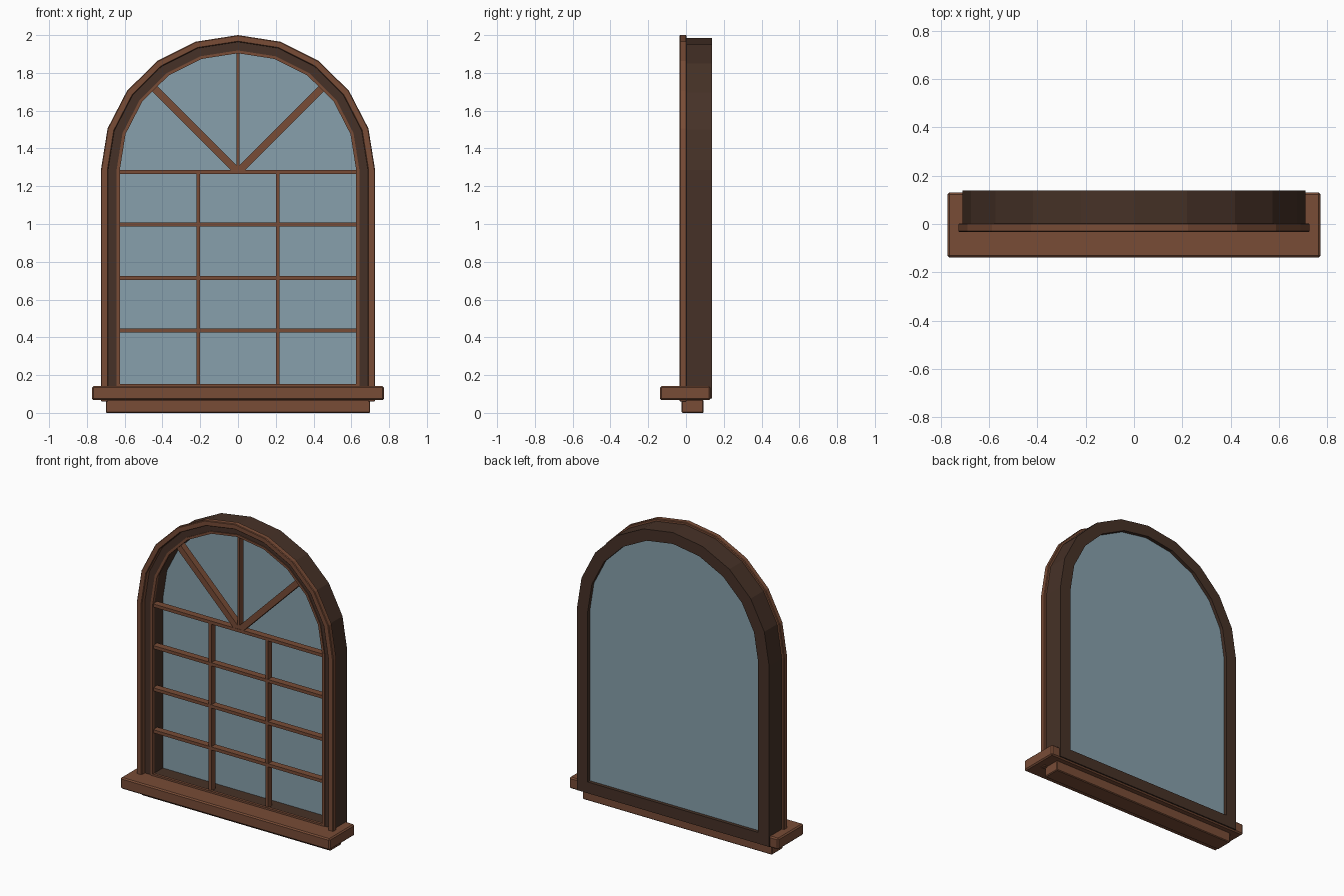
import bpy, bmesh, math
from mathutils import Matrix

if "Cube" in bpy.data.objects:
    bpy.data.objects.remove(bpy.data.objects["Cube"])


def material(name, rgb):
    m = bpy.data.materials.new(name)
    m.diffuse_color = (*rgb, 1)
    m.use_nodes = True
    m.node_tree.nodes["Principled BSDF"].inputs["Base Color"].default_value = m.diffuse_color
    return m


BROWN = material("brown wood", (0.188, 0.072, 0.037))
DARK = material("dark wood", (0.061, 0.031, 0.020))
GLASS = material("blue grey glass", (0.242, 0.352, 0.413))
SPRING = 1.285   # height where the arch starts


def finish(bm, name, mat, bevel=0):
    bmesh.ops.recalc_face_normals(bm, faces=bm.faces)
    me = bpy.data.meshes.new(name)
    bm.to_mesh(me)
    bm.free()
    ob = bpy.data.objects.new(name, me)
    bpy.context.collection.objects.link(ob)
    me.materials.append(mat)
    if bevel:
        mod = ob.modifiers.new("bevel", 'BEVEL')
        mod.width = bevel
        mod.segments = 1
    return ob


def box(name, mat, x0, x1, y0, y1, z0, z1, bevel=0, angle=0, pivot_z=0):
    bm = bmesh.new()
    bmesh.ops.create_cube(bm, size=1, matrix=Matrix.Translation(
        ((x0 + x1) / 2, (y0 + y1) / 2, (z0 + z1) / 2))
        @ Matrix.Diagonal((x1 - x0, y1 - y0, z1 - z0, 1)))
    if angle:
        p = Matrix.Translation((0, 0, pivot_z))
        bm.transform(p @ Matrix.Rotation(angle, 4, 'Y') @ p.inverted())
    return finish(bm, name, mat, bevel)


def outline(half, top, bottom):
    # right leg, ten-sided arch, left leg
    arch = [(half * math.cos(math.pi * i / 10),
             SPRING + (top - SPRING) * math.sin(math.pi * i / 10)) for i in range(11)]
    return [(half, bottom)] + arch + [(-half, bottom)]


def arch_ring(name, mat, outer, inner, y0, y1, closed, bevel=0):
    bm = bmesh.new()
    a, b = outline(*outer), outline(*inner)
    rows = [[bm.verts.new((x, y, z)) for x, z in pts]
            for pts, y in ((a, y0), (a, y1), (b, y1), (b, y0))]
    n = len(a)
    for i in range(n if closed else n - 1):
        j = (i + 1) % n
        for k in range(4):
            p, q = rows[k], rows[(k + 1) % 4]
            bm.faces.new((p[i], p[j], q[j], q[i]))
    if not closed:
        for i in (0, n - 1):
            bm.faces.new([r[i] for r in rows])
    return finish(bm, name, mat, bevel)


# frame rings
arch_ring("outer_casing", BROWN, (0.726, 2.0, 0.06), (0.688, 1.964, 0.06),
          -0.034, 0.003, False, 0.004)
arch_ring("deep_frame", DARK, (0.71, 1.984, 0.075), (0.63, 1.908, 0.15),
          0.0, 0.138, True)
arch_ring("inner_stop", BROWN, (0.643, 1.919, 0.137), (0.626, 1.904, 0.154),
          -0.006, 0.012, True)

# glass pane
bm = bmesh.new()
pane = bm.faces.new([bm.verts.new((x, 0.107, z)) for x, z in outline(0.635, 1.912, 0.145)])
ext = bmesh.ops.extrude_face_region(bm, geom=[pane])
bmesh.ops.translate(bm, vec=(0, 0.008, 0),
                    verts=[v for v in ext["geom"] if isinstance(v, bmesh.types.BMVert)])
if pane.is_valid and len(bm.faces) < 15:
    bm.faces.new([v for v in pane.verts])
finish(bm, "glass_pane", GLASS)

# glazing bars
Y0, Y1 = 0.003, 0.048
for i, z in enumerate((0.435, 0.715, 0.997, 1.275)):
    box(f"horizontal_bar_{i + 1}", BROWN, -0.632, 0.632, Y0, Y1, z - 0.0105, z + 0.0105)
for side, s in (("left", -1), ("right", 1)):
    box(f"vertical_bar_{side}", BROWN, s * 0.21 - 0.01, s * 0.21 + 0.01,
        Y0 + 0.001, Y1 - 0.001, 0.15, 1.275)
    box(f"fan_bar_{side}", BROWN, -0.02, 0.02, Y0 + 0.001, Y1 - 0.001,
        1.29, 1.275 + 0.63, angle=s * math.pi / 4, pivot_z=1.275)
box("fan_bar_middle", BROWN, -0.009, 0.009, Y0 + 0.002, Y1 - 0.002, 1.275, 1.906)

# sill and apron
box("sill", BROWN, -0.773, 0.773, -0.138, 0.13, 0.067, 0.142, 0.008)
box("apron", BROWN, -0.70, 0.70, -0.024, 0.093, 0.0, 0.07, 0.005)
